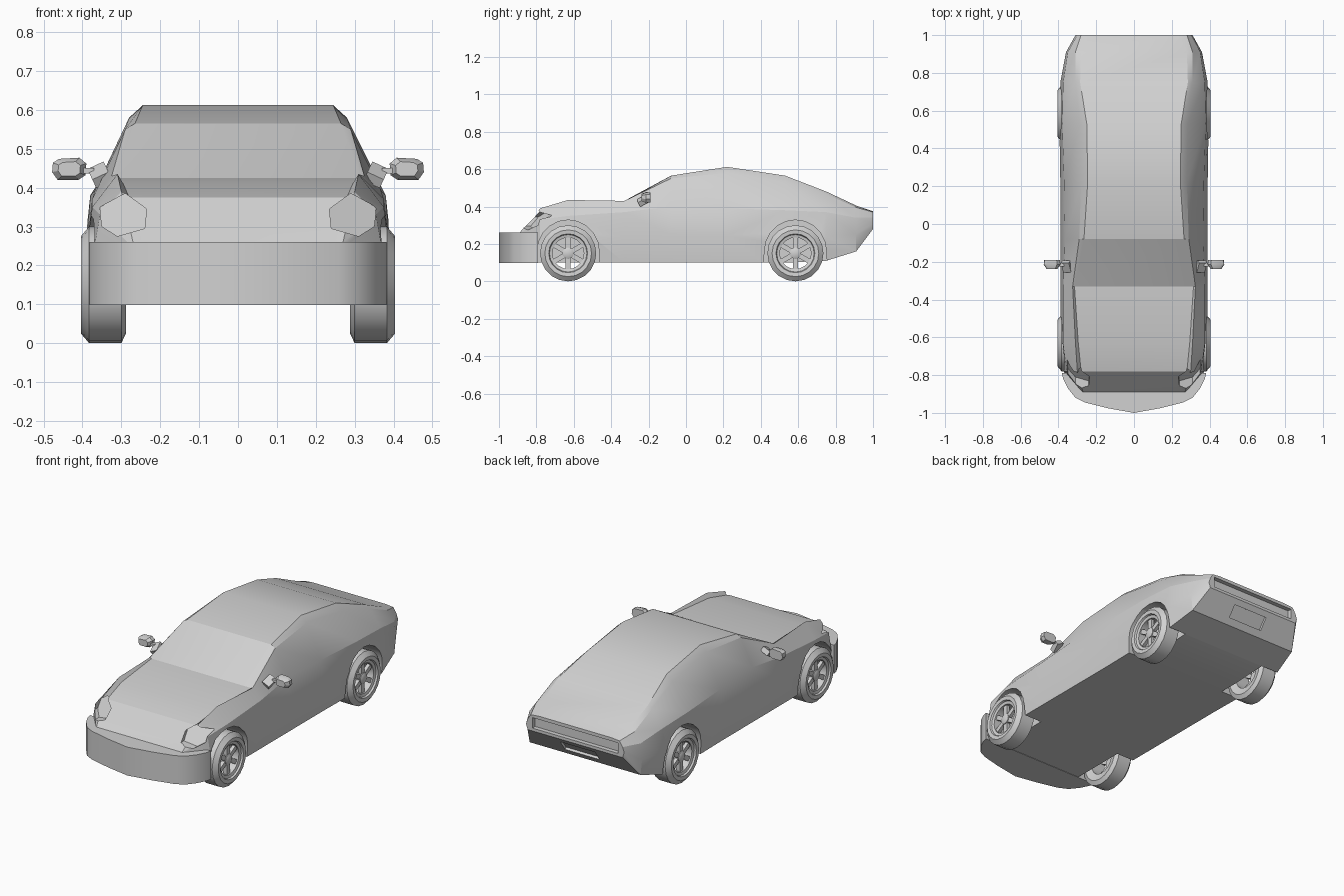
import bpy
import bmesh
from math import sin, cos, pi, radians
from mathutils import Matrix, Vector

default_cube = bpy.data.objects.get("Cube")
if default_cube:
    bpy.data.objects.remove(default_cube, do_unlink=True)

# Single body colour
grey = bpy.data.materials.new("plain_grey")
grey.use_nodes = True
grey.diffuse_color = (0.64, 0.64, 0.64, 1)
grey.node_tree.nodes["Principled BSDF"].inputs["Base Color"].default_value = grey.diffuse_color


def finish(name, bm):
    """Turn a bmesh into a linked object with clean outward normals."""
    bmesh.ops.recalc_face_normals(bm, faces=bm.faces)
    mesh = bpy.data.meshes.new(name)
    bm.to_mesh(mesh)
    bm.free()
    mesh.materials.append(grey)
    obj = bpy.data.objects.new(name, mesh)
    bpy.context.collection.objects.link(obj)
    return obj


def add_loft(bm, loops, closed=False):
    """Bridge equal-length point loops, capping both ends unless closed."""
    rings = [[bm.verts.new(p) for p in loop] for loop in loops]
    pairs = list(zip(rings, rings[1:]))
    if closed:
        pairs.append((rings[-1], rings[0]))
    else:
        bm.faces.new(rings[0])
        bm.faces.new(rings[-1])
    for a, b in pairs:
        for i in range(len(a)):
            j = (i + 1) % len(a)
            bm.faces.new((a[i], a[j], b[j], b[i]))


def loft(name, loops, closed=False):
    bm = bmesh.new()
    add_loft(bm, loops, closed)
    return finish(name, bm)


def add_box(bm, centre, size, rotation=None):
    matrix = Matrix.Translation(centre)
    if rotation:
        matrix = matrix @ rotation
    bmesh.ops.create_cube(bm, size=1, matrix=matrix @ Matrix.Diagonal((*size, 1)))


def box(name, centre, size, rotation=None):
    bm = bmesh.new()
    add_box(bm, centre, size, rotation)
    return finish(name, bm)


def activate(obj):
    bpy.ops.object.select_all(action='DESELECT')
    obj.select_set(True)
    bpy.context.view_layer.objects.active = obj


def smooth(obj, angle):
    activate(obj)
    bpy.ops.object.shade_smooth_by_angle(angle=radians(angle))


def carve(obj, cutter):
    """Subtract a cutter, then discard it."""
    cutter.hide_render = True
    mod = obj.modifiers.new("cut", 'BOOLEAN')
    mod.operation = 'DIFFERENCE'
    mod.solver = 'EXACT'
    mod.object = cutter
    activate(obj)
    bpy.ops.object.modifier_apply(modifier=mod.name)
    bpy.data.objects.remove(cutter, do_unlink=True)


# Body stations: y, top z, top half-width, edge x, edge z, belt x, belt z, side x, sill z
stations = [
    (-.89, .26, .25, .27, .26, .275, .25, .28, .1),
    (-.78, .375, .28, .3, .39, .355, .33, .375, .1),
    (-.63, .41, .295, .31, .435, .375, .35, .39, .1),
    (-.33, .425, .315, .325, .43, .375, .37, .39, .1),
    (-.08, .565, .265, .29, .55, .365, .4, .39, .1),
    (.22, .612, .245, .28, .58, .37, .39, .39, .1),
    (.53, .565, .25, .285, .53, .38, .38, .395, .1),
    (.75, .48, .285, .31, .465, .375, .37, .39, .11),
    (.91, .405, .28, .31, .395, .35, .34, .36, .16),
    (1, .375, .23, .28, .37, .3, .34, .31, .28),
]


def section(y, top_z, top_x, edge_x, edge_z, belt_x, belt_z, side_x, sill_z):
    half = [(top_x, top_z), (edge_x, edge_z), (belt_x, belt_z),
            (side_x, (sill_z + belt_z) / 2), (side_x - .01, sill_z)]
    full = half + [(-x, z) for x, z in reversed(half)]
    return [(x, y, z) for x, z in full]


body = loft("car_body", [section(*s) for s in stations])

# Wheel arches
AXLES = (("front", -.63), ("rear", .585))
for side in (1, -1):
    for label, axle in AXLES:
        arc = [(axle + .166 * cos(i * pi / 10), .16 + .168 * sin(i * pi / 10)) for i in range(11)]
        arc = [(axle + .172, 0)] + arc + [(axle - .172, 0)]
        carve(body, loft("arch_cutter", [[(side * x, y, z) for y, z in arc] for x in (.27, .6)]))

# Headlight recesses
LAMP = [(.235, .345), (.29, .385), (.355, .35), (.35, .3), (.31, .275), (.24, .295)]
for side in (1, -1):
    floor = [(side * x, -.865 + .9 * (z - .26) + .55 * (x - .235), z) for x, z in LAMP]
    mouth = [(side * x, -1, z) for x, z in LAMP]
    carve(body, loft("lamp_cutter", [floor, mouth]))

# Tail light band and number plate recess
carve(body, box("tail_cutter", (0, 1.01, .326), (.54, .07, .06)))
tilt = Matrix.Rotation(radians(-36.9), 4, 'X')
carve(body, box("plate_cutter", (0, .958, .222), (.22, .03, .075), tilt))
smooth(body, 20)

# Front bumper
plan = [(0, -1), (.14, -.975), (.26, -.945), (.31, -.92), (.35, -.87), (.375, -.82), (.382, -.79)]
plan += [(-x, y) for x, y in reversed(plan[1:])]
bumper = loft("front_bumper", [[(x, y, z) for x, y in plan] for z in (.098, .26)])
smooth(bumper, 30)

# Wheels: open tyre ring with lip, hub and six spokes
TYRE = [(.3, .15), (.383, .15), (.404, .125), (.402, .104), (.392, .1),
        (.388, .084), (.3, .084), (.288, .125)]
SEGMENTS = 20


def ring(profile, side, axle, angle):
    return [(side * x, axle + r * cos(angle), .15 + r * sin(angle)) for x, r in profile]


for side, hand in ((1, "left"), (-1, "right")):
    for label, axle in AXLES:
        name = f"{label}_{hand}"
        turns = [2 * pi * i / SEGMENTS for i in range(SEGMENTS)]
        tyre = loft(name + "_tyre", [ring(TYRE, side, axle, a) for a in turns], closed=True)
        smooth(tyre, 25)

        bm = bmesh.new()
        hub = [(.355, .03), (.384, .03), (.39, .018)]
        add_loft(bm, [[ring([p], side, axle, a)[0] for a in turns] for p in hub])
        for i in range(6):
            angle = i * pi / 3 + pi / 6
            centre = Vector((side * .37, axle + .056 * cos(angle), .15 + .056 * sin(angle)))
            add_box(bm, centre, (.02, .066, .026), Matrix.Rotation(angle, 4, 'X'))
        smooth(finish(name + "_rim", bm), 30)

# Door mirrors
HEAD = [(.392, .432), (.41, .42), (.464, .42), (.478, .44),
        (.476, .464), (.46, .474), (.408, .477), (.39, .462)]
for side, hand in ((1, "left"), (-1, "right")):
    loops = []
    for y, scale in ((-.238, .65), (-.215, 1), (-.19, .95)):
        loops.append([(side * (.434 + (x - .434) * scale), y, .448 + (z - .448) * scale)
                      for x, z in HEAD])
    smooth(loft(hand + "_mirror_head", loops), 30)
    bm = bmesh.new()
    add_box(bm, (side * .39, -.215, .443), (.04, .018, .014))
    lean = Matrix.Rotation(side * radians(25), 4, 'Y') @ Matrix.Rotation(radians(30), 4, 'X')
    add_box(bm, (side * .355, -.225, .433), (.046, .06, .028), lean)
    finish(hand + "_mirror_arm", bm)
